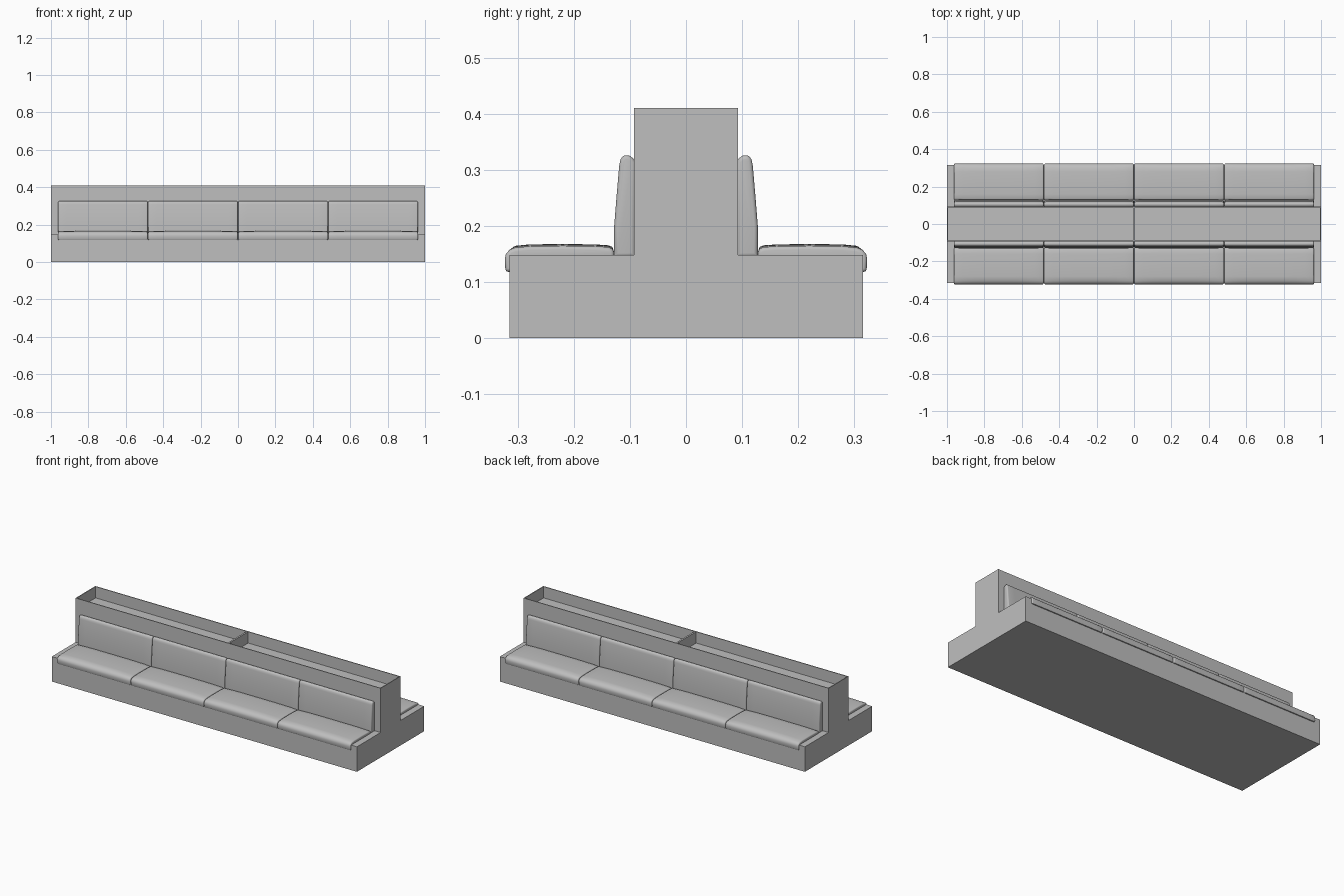
import bpy, bmesh
from mathutils import Matrix

if "Cube" in bpy.data.objects:
    bpy.data.objects.remove(bpy.data.objects["Cube"], do_unlink=True)

GREY = (0.52, 0.52, 0.52, 1.0)
mat = bpy.data.materials.new("light grey")
mat.use_nodes = True
mat.diffuse_color = GREY
mat.node_tree.nodes["Principled BSDF"].inputs["Base Color"].default_value = GREY


def finish(bm, name, x=0.0, smooth=False, mirror=False):
    bmesh.ops.recalc_face_normals(bm, faces=bm.faces)
    mesh = bpy.data.meshes.new(name)
    bm.to_mesh(mesh)
    bm.free()
    mesh.materials.append(mat)
    ob = bpy.data.objects.new(name, mesh)
    ob.location.x = x
    bpy.context.collection.objects.link(ob)
    if smooth:
        bpy.ops.object.select_all(action='DESELECT')
        ob.select_set(True)
        bpy.context.view_layer.objects.active = ob
        bpy.ops.object.shade_smooth_by_angle(angle=0.7)
    if mirror:  # repeat the part on the opposite side of the bench
        mod = ob.modifiers.new("Mirror", 'MIRROR')
        mod.use_axis = (False, True, False)
        mod.use_mirror_merge = False
    return ob


def box(x0, x1, y0, y1, z0, z1):
    bm = bmesh.new()
    size = Matrix.Diagonal((x1 - x0, y1 - y0, z1 - z0, 1))
    centre = Matrix.Translation(((x0 + x1) / 2, (y0 + y1) / 2, (z0 + z1) / 2))
    bmesh.ops.create_cube(bm, size=1, matrix=centre @ size)
    return bm


def cushion(name, profile, x, half, bevel, crown, crown_z):
    """Loft a (y, z) profile along x, crown its top and round its ends."""
    bm = bmesh.new()
    steps = 10
    rings = []
    for i in range(steps + 1):
        t = 2 * i / steps - 1
        lift = crown * (1 - t ** 4)
        rings.append([bm.verts.new((t * half, y, z + (lift if z > crown_z else 0)))
                      for y, z in profile])
    n = len(profile)
    for a, b in zip(rings, rings[1:]):
        for j in range(n):
            k = (j + 1) % n
            bm.faces.new((a[j], a[k], b[k], b[j]))
    caps = [bm.faces.new(rings[0]), bm.faces.new(rings[-1])]
    bmesh.ops.recalc_face_normals(bm, faces=bm.faces)
    rim = [e for f in caps for e in f.edges]
    bmesh.ops.bevel(bm, geom=rim, offset=bevel, segments=4, profile=0.5,
                    affect='EDGES', clamp_overlap=True)
    finish(bm, name, x, smooth=True, mirror=True)


# Central spine and the two seat plinths
finish(box(-1, 1, -0.093, 0.093, 0, 0.335), "spine")
finish(box(-1, 1, -0.315, -0.093, 0, 0.148), "seat_plinth", mirror=True)

# Two open planter trays on top of the spine
for name, x0, x1 in (("right_tray", -1, 0), ("left_tray", 0, 1)):
    bm = box(x0, x1, -0.093, 0.093, 0.335, 0.41)
    top = max(bm.faces, key=lambda f: f.calc_center_median().z)
    bmesh.ops.inset_region(bm, faces=[top], thickness=0.007)
    floor = bmesh.ops.extrude_discrete_faces(bm, faces=[top])["faces"][0]
    bmesh.ops.translate(bm, verts=floor.verts, vec=(0, 0, -0.067))
    finish(bm, name)

# Cushion cross-sections: a seat pad lipped over the plinth, a tapered back pad
SEAT = [(-0.128, 0.14), (-0.128, 0.153), (-0.131, 0.159), (-0.138, 0.162),
        (-0.16, 0.1635), (-0.22, 0.1645), (-0.28, 0.1635), (-0.305, 0.161),
        (-0.315, 0.157), (-0.321, 0.150), (-0.323, 0.141), (-0.322, 0.123),
        (-0.320, 0.119), (-0.316, 0.118), (-0.29, 0.118), (-0.29, 0.14)]
BACK = [(-0.09, 0.145), (-0.128, 0.145), (-0.128, 0.20), (-0.124, 0.25),
        (-0.119, 0.308), (-0.117, 0.318), (-0.113, 0.324), (-0.108, 0.326),
        (-0.100, 0.325), (-0.095, 0.321), (-0.09, 0.315)]

# Four places along each side
PITCH = 0.4815
for i in range(4):
    x = (i - 1.5) * PITCH
    cushion(f"seat_cushion_{i + 1}", SEAT, x, PITCH / 2 - 0.001, 0.008, 0.0035, 0.158)
    cushion(f"back_cushion_{i + 1}", BACK, x, PITCH / 2 - 0.001, 0.007, 0.0, 1)
